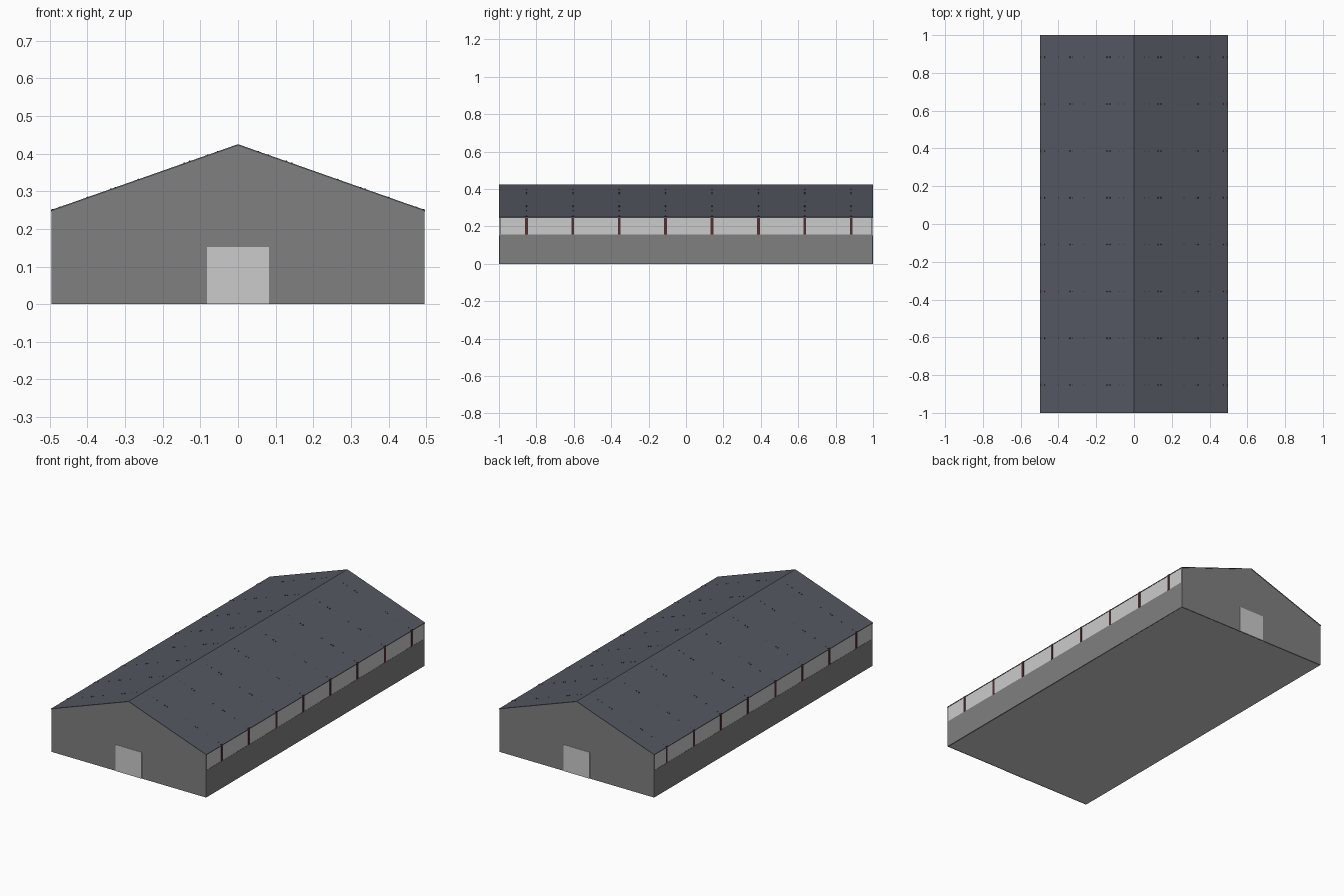
import bpy, bmesh, math
from mathutils import Vector

if "Cube" in bpy.data.objects:
    bpy.data.objects.remove(bpy.data.objects["Cube"])

def material(name, rgb):
    m = bpy.data.materials.new(name)
    m.diffuse_color = (*rgb, 1)
    m.use_nodes = True
    m.node_tree.nodes["Principled BSDF"].inputs["Base Color"].default_value = m.diffuse_color
    return m

WALL = material("wall grey", (0.216, 0.216, 0.216))
LIGHT = material("light panel", (0.6, 0.6, 0.6))
ROOF = material("slate roof", (0.087, 0.095, 0.118))
STEEL = material("dark red steel", (0.085, 0.028, 0.028))

HALF, EAVE, RIDGE, SILL = 0.495, 0.25, 0.425, 0.157
SLOPE = (RIDGE - EAVE) / 0.497

def finish(bm, name, mat):
    bmesh.ops.recalc_face_normals(bm, faces=bm.faces)
    me = bpy.data.meshes.new(name)
    bm.to_mesh(me)
    bm.free()
    me.materials.append(mat)
    ob = bpy.data.objects.new(name, me)
    bpy.context.collection.objects.link(ob)
    return ob

def add_prism(bm, profile, y0, y1):
    """Extrude an (x, z) outline along y."""
    face = bm.faces.new([bm.verts.new((x, y0, z)) for x, z in profile])
    ext = bmesh.ops.extrude_face_region(bm, geom=[face], use_keep_orig=True)
    vs = [g for g in ext["geom"] if isinstance(g, bmesh.types.BMVert)]
    bmesh.ops.translate(bm, verts=vs, vec=(0, y1 - y0, 0))

def prism(name, profile, y0, y1, mat):
    bm = bmesh.new()
    add_prism(bm, profile, y0, y1)
    return finish(bm, name, mat)

def rect(x0, x1, z0, z1):
    return [(x0, z0), (x1, z0), (x1, z1), (x0, z1)]

def bar(a, b, w):
    """Outline of a bar of width w between two (x, z) points."""
    a, b = Vector(a), Vector(b)
    d = (b - a).normalized() * w / 2
    n = Vector((-d.y, d.x))
    return [a - n, b - n, b + n, a + n]

def roof_z(x):
    return RIDGE - SLOPE * abs(x)

# Floor slab
prism("floor", rect(-0.493, 0.493, 0, 0.006), -0.996, 0.996, LIGHT)

# Gable end walls and their doors
gable = [(-HALF, 0), (HALF, 0), (HALF, EAVE - 0.002), (0, RIDGE - 0.002), (-HALF, EAVE - 0.002)]
for end, s in (("front", -1), ("back", 1)):
    prism(end + "_gable", gable, s * 0.99, s * 0.998, WALL)
    prism(end + "_door", rect(-0.083, 0.083, 0, 0.152), s * 0.997, s, LIGHT)

# Side walls, window bands and roof sheets
for side, s in (("left", -1), ("right", 1)):
    prism(side + "_wall", rect(s * 0.487, s * HALF, 0, SILL), -0.99, 0.99, WALL)
    prism(side + "_window_band", rect(s * 0.49, s * 0.494, SILL, EAVE - 0.002), -0.99, 0.99, LIGHT)
    prism(side + "_roof", [(0, RIDGE), (s * 0.497, EAVE), (s * 0.497, EAVE - 0.004),
                           (0, RIDGE - 0.004)], -1, 1, ROOF)

# Steel frames: posts, chords and webs whose tips just pierce the roof
tops = [0.055, 0.08, 0.127, 0.142, 0.265, 0.325, 0.337, 0.40, 0.475]
feet = [0.0, 0.06, 0.17, 0.19, 0.22, 0.34, 0.36, 0.38, 0.46]
for i in range(8):
    y = -0.853 + 0.248 * i
    bm = bmesh.new()
    add_prism(bm, rect(-0.485, 0.485, 0.238, 0.246), y - 0.005, y + 0.005)
    for s in (-1, 1):
        # post: set behind the lower wall, showing only across the window band
        add_prism(bm, rect(s * 0.478, s * 0.486, 0.006, SILL), y - 0.0075, y + 0.0075)
        add_prism(bm, rect(s * 0.478, s * 0.4962, SILL, 0.253), y - 0.0075, y + 0.0075)
        add_prism(bm, bar((0, RIDGE - 0.012), (s * 0.485, roof_z(0.485) - 0.012), 0.01),
                  y - 0.005, y + 0.005)
        for t, f in zip(tops, feet):
            add_prism(bm, bar((s * f, 0.242), (s * t, roof_z(t) + 0.001), 0.005),
                      y - 0.003, y + 0.003)
    finish(bm, "steel_frame_%d" % (i + 1), STEEL)
